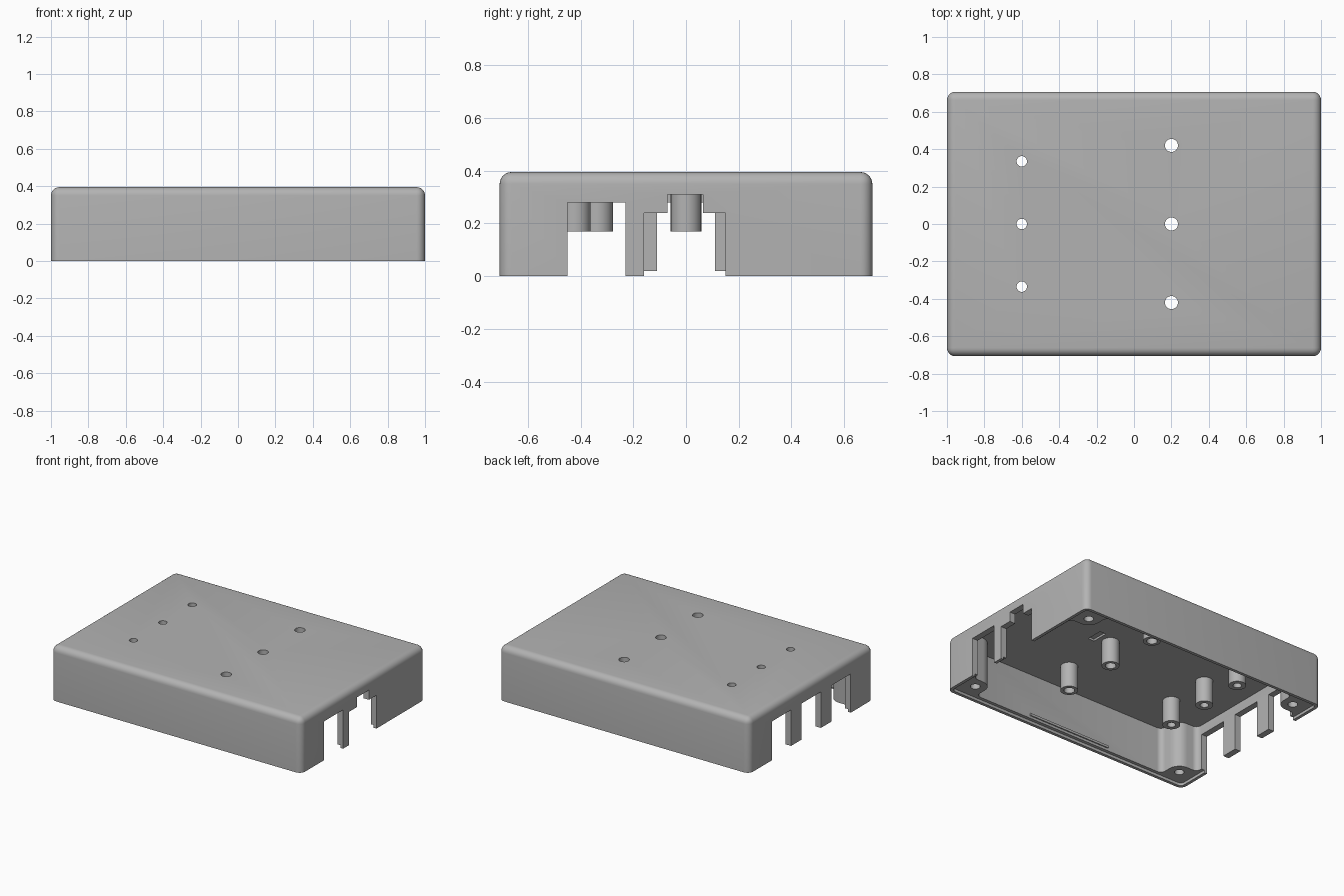
import bpy, bmesh, math
from mathutils import Vector

cube = bpy.data.objects.get("Cube")
if cube:
    bpy.data.objects.remove(cube, do_unlink=True)

grey = bpy.data.materials.new("plain grey")
grey.use_nodes = True
COLOR = (0.45, 0.45, 0.45, 1)
grey.diffuse_color = COLOR
grey.node_tree.nodes["Principled BSDF"].inputs["Base Color"].default_value = COLOR

HX, HY, TOP = 1.0, 0.707, 0.395
WALL, LIP, STEP, CEILING = 0.045, 0.022, 0.02, 0.35


def to_object(name, bm):
    bmesh.ops.recalc_face_normals(bm, faces=bm.faces)
    mesh = bpy.data.meshes.new(name)
    bm.to_mesh(mesh)
    bm.free()
    mesh.materials.append(grey)
    obj = bpy.data.objects.new(name, mesh)
    bpy.context.collection.objects.link(obj)
    return obj


def prism(points, z0, z1):
    bm = bmesh.new()
    face = bm.faces.new([bm.verts.new((x, y, z0)) for x, y in points])
    up = bmesh.ops.extrude_face_region(bm, geom=[face])["geom"]
    bmesh.ops.translate(bm, vec=(0, 0, z1 - z0),
                        verts=[g for g in up if isinstance(g, bmesh.types.BMVert)])
    return bm


def round_edges(bm, radius, rule, segments=6):
    edges = [e for e in bm.edges if rule(e)]
    bmesh.ops.bevel(bm, geom=edges, offset=radius, segments=segments,
                    profile=0.5, affect='EDGES')


def upright(e):
    a, b = e.verts
    return abs(a.co.z - b.co.z) > 0.01


def rectangle(x0, x1, y0, y1):
    return [(x0, y0), (x1, y0), (x1, y1), (x0, y1)]


def box(name, x0, x1, y0, y1, z0, z1):
    return to_object(name, prism(rectangle(x0, x1, y0, y1), z0, z1))


def cylinder(name, x, y, z0, z1, r):
    ring = [math.tau * i / 32 for i in range(32)]
    return to_object(name, prism([(x + r * math.cos(a), y + r * math.sin(a))
                                  for a in ring], z0, z1))


def combine(tool, operation='DIFFERENCE'):
    mod = case.modifiers.new(tool.name, 'BOOLEAN')
    mod.operation, mod.solver, mod.object = operation, 'EXACT', tool
    bpy.ops.object.modifier_apply(modifier=mod.name)
    bpy.data.objects.remove(tool, do_unlink=True)


# Outer block, rounded everywhere but the open underside
bm = prism(rectangle(-HX, HX, -HY, HY), 0, TOP)
round_edges(bm, 0.045, lambda e: max(v.co.z for v in e.verts) > TOP - 0.01)
case = to_object("enclosure_cover", bm)
bpy.context.view_layer.objects.active = case
case.select_set(True)

# Cavity that leaves a rounded screw post in each corner
X, Y, px, py = HX - WALL, HY - WALL, 0.79, 0.497
outline = []
for sx, sy in ((1, 1), (-1, 1), (-1, -1), (1, -1)):
    corner = [(sx * X, sy * py), (sx * px, sy * py), (sx * px, sy * Y)]
    outline += corner if sx * sy > 0 else corner[::-1]
bm = prism(outline, -0.1, CEILING)


def at_post(e):
    return all(abs(abs(v.co.x) - px) < 0.001 and abs(abs(v.co.y) - py) < 0.001
               for v in e.verts)


round_edges(bm, 0.08, lambda e: upright(e) and at_post(e))
round_edges(bm, 0.038, lambda e: upright(e) and all(
    abs(abs(v.co.x) - X) < 0.001 or abs(abs(v.co.y) - Y) < 0.001 for v in e.verts))
combine(to_object("cavity", bm))

# Stepped rim
bm = prism(rectangle(LIP - HX, HX - LIP, LIP - HY, HY - LIP), -0.1, STEP)
round_edges(bm, 0.03, upright)
combine(to_object("rim_step", bm))

# Blind screw holes in the corner posts
for sx in (-1, 1):
    for sy in (-1, 1):
        combine(cylinder("screw_hole", sx * 0.87, sy * 0.577, -0.1, 0.25, 0.032))

# Connector openings in the right-hand wall
for y0, y1, height in ((-0.45, -0.23, 0.28), (-0.16, 0.15, 0.24), (-0.07, 0.065, 0.31)):
    combine(box("connector_opening", 0.9, 1.1, y0, y1, -0.1, height))

# Three openings in the opposite wall, with shortened tabs between them
for y in (-0.34, 0, 0.34):
    combine(box("cable_opening", -1.1, -0.9, y - 0.11, y + 0.11, -0.1, 0.28))
combine(box("tab_trim", -1.1, -0.9, -0.3, 0.3, -0.1, STEP))

# Shallow recess in the ceiling
combine(box("ceiling_recess", 0.29, 0.34, -0.06, 0.06, 0.3, CEILING + 0.015))

# Standoffs with through holes
for x, spacing, radius in ((0.2, 0.42, 0.035), (-0.6, 0.335, 0.028)):
    for row in (-1, 0, 1):
        y = row * spacing
        combine(cylinder("standoff", x, y, 0.17, 0.37, 0.058), 'UNION')
        combine(cylinder("through_hole", x, y, 0.1, 0.5, radius))

# Snap ridges along the long walls
for side in (-1, 1):
    y0, y1 = sorted((side * (Y - 0.008), side * (Y + 0.01)))
    combine(box("snap_ridge", -0.33, 0.33, y0, y1, 0.038, 0.055), 'UNION')

bpy.ops.object.shade_smooth_by_angle(angle=math.radians(30))
